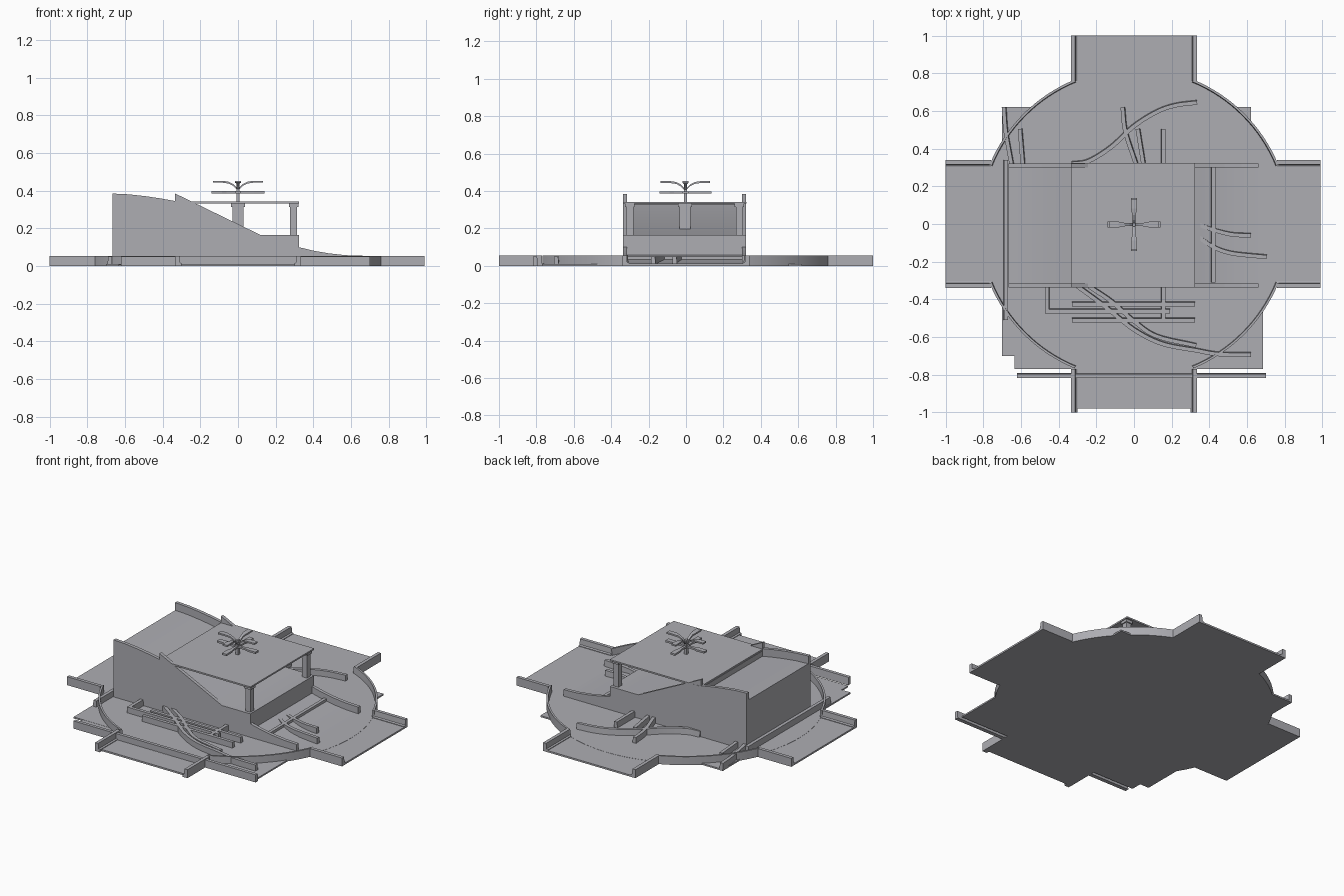
import bpy, bmesh, math
from mathutils import Vector

if "Cube" in bpy.data.objects:
    bpy.data.objects.remove(bpy.data.objects["Cube"])

grey = bpy.data.materials.new("stone_grey")
grey.diffuse_color = (0.42, 0.42, 0.45, 1)
grey.use_nodes = True
grey.node_tree.nodes["Principled BSDF"].inputs["Base Color"].default_value = grey.diffuse_color


def finish(bm, name, smooth=False):
    bmesh.ops.recalc_face_normals(bm, faces=bm.faces)
    me = bpy.data.meshes.new(name)
    bm.to_mesh(me)
    bm.free()
    me.materials.append(grey)
    ob = bpy.data.objects.new(name, me)
    bpy.context.collection.objects.link(ob)
    if smooth:
        bpy.ops.object.select_all(action='DESELECT')
        ob.select_set(True)
        bpy.context.view_layer.objects.active = ob
        bpy.ops.object.shade_smooth_by_angle(angle=math.radians(25))
    return ob


def prism(name, pts, vec, smooth=False):
    """Extrude a flat outline along a vector."""
    bm = bmesh.new()
    f = bm.faces.new([bm.verts.new(p) for p in pts])
    r = bmesh.ops.extrude_face_region(bm, geom=[f])
    bmesh.ops.translate(bm, vec=vec, verts=[v for v in r["geom"] if isinstance(v, bmesh.types.BMVert)])
    return finish(bm, name, smooth)


def box(name, x0, x1, y0, y1, z0, z1):
    return prism(name, [(x0, y0, z0), (x1, y0, z0), (x1, y1, z0), (x0, y1, z0)], (0, 0, z1 - z0))


def curve_pts(pts, n=6):
    """Catmull-Rom smoothing of a short path."""
    p = [Vector(q) for q in pts]
    p = [2 * p[0] - p[1]] + p + [2 * p[-1] - p[-2]]
    out = []
    for i in range(1, len(p) - 2):
        a, b, c, d = p[i - 1:i + 3]
        for k in range(n):
            t = k / n
            out.append(0.5 * (2 * b + (c - a) * t + (2 * a - 5 * b + 4 * c - d) * t * t
                              + (3 * b - a - 3 * c + d) * t ** 3))
    return out + [p[-2]]


def sweep(name, path, sec, smooth=False):
    """Sweep a section of (side, z) points along a ground path; +side is left."""
    bm = bmesh.new()
    path = [Vector(p) for p in path]
    rings = []
    for i, p in enumerate(path):
        a = (p - path[i - 1]).normalized() if i else None
        b = (path[i + 1] - p).normalized() if i < len(path) - 1 else None
        a, b = a or b, b or a
        t = (a + b).normalized()
        k = 1 / max(0.4, t.dot(a))
        rings.append([bm.verts.new((p.x - t.y * s * k, p.y + t.x * s * k, z)) for s, z in sec])
    n = len(sec)
    for r, q in zip(rings, rings[1:]):
        for j in range(n):
            bm.faces.new((r[j], r[(j + 1) % n], q[(j + 1) % n], q[j]))
    bm.faces.new(rings[0])
    bm.faces.new(rings[-1][::-1])
    return finish(bm, name, smooth)


H = 0.055
# kerb: flared on its left (inner) side
KERB = [(-0.017, 0), (-0.017, H), (0.005, H), (0.008, 0.02), (0.017, 0.015), (0.017, 0)]
THIN = [(-0.008, 0), (-0.008, H), (0.004, H), (0.008, 0)]
LOOSE = [(-0.012, 0), (-0.012, 0.05), (0.009, 0.05), (0.014, 0)]

# floor: round plaza, four arms, square plates behind
R = 0.82
prism("round_floor", [(R * math.cos(a), R * math.sin(a), 0)
                      for a in [math.tau * i / 96 for i in range(96)]], (0, 0, 0.012))
box("arm_floor_x", -1, 0.99, -0.33, 0.33, 0, 0.011)
box("arm_floor_y", -0.33, 0.33, -0.98, 1.0, 0, 0.011)
box("plate_back_left", -0.70, 0, 0, 0.62, 0, 0.010)
box("plate_back_right", 0, 0.62, 0, 0.62, 0, 0.010)
box("plate_front_right", 0, 0.685, -0.77, 0, 0, 0.010)
box("plate_front_left", -0.70, 0, -0.70, 0, 0, 0.010)
box("plate_front_left_strip", -0.635, 0, -0.77, -0.69, 0, 0.009)

# kerbs along the arms and round the circle
for s in (1, -1):
    for e0, e1, tag in ((0.76, 0.99, "right"), (-0.76, -1.0, "left")):
        pts = [(e0, 0.322 * s), (e1, 0.322 * s)]
        if (e1 > e0) == (s > 0):
            pts.reverse()
        sweep("arm_kerb_" + tag, pts, KERB)
    for e0, e1, tag in ((0.76, 1.0, "back"), (-0.77, -1.0, "front")):
        pts = [(0.317 * s, e0), (0.317 * s, e1)]
        if (e1 > e0) != (s > 0):
            pts.reverse()
        sweep("arm_kerb_" + tag, pts, KERB)
for q in range(4):
    a0, a1 = math.radians(22.3 + 90 * q), math.radians(67.7 + 90 * q)
    arc = [(R * math.cos(a0 + (a1 - a0) * i / 16), R * math.sin(a0 + (a1 - a0) * i / 16)) for i in range(17)]
    sweep("round_kerb", arc, THIN, True)

# central ramp block: solid core plus raised side walls
upper = [(-0.665, 0.385), (-0.58, 0.381), (-0.49, 0.371), (-0.41, 0.359), (-0.333, 0.345)]
low = [(0.325, 0.165), (0.325, 0.1), (0.40, 0.082), (0.48, 0.068), (0.57, 0.058), (0.66, 0.055)]
side = upper + [(-0.333, 0.385), (0.12, 0.165)] + low + [(0.66, 0), (-0.665, 0)]
core = [(x, z - 0.05) for x, z in upper] + [(-0.333, 0.33), (0.12, 0.165), (0.325, 0.165)]
core += [(x, z - 0.043) for x, z in low[1:]] + [(0.66, 0), (-0.665, 0)]
prism("ramp_core", [(x, -0.32, z) for x, z in core], (0, 0.625, 0), True)
prism("ramp_side_front", [(x, -0.337, z) for x, z in side], (0, 0.022, 0))
prism("ramp_side_back", [(x, 0.30, z) for x, z in side], (0, 0.022, 0))

# flat roof and its pillars
box("roof", -0.333, 0.325, -0.337, 0.323, 0.332, 0.342)
for x, y, w in ((0.295, -0.30, 0.018), (0.295, 0.285, 0.018), (0, -0.005, 0.03)):
    box("pillar", x - w, x + w, y - w, y + w, 0.10, 0.333)
    box("pillar_cap", x - w - 0.007, x + w + 0.007, y - w - 0.007, y + w + 0.007, 0.315, 0.333)

# roof ornament: post, flat cross and curved arms
box("ornament_post", -0.009, 0.009, -0.012, 0.006, 0.34, 0.435)
arm_line = [(0.0, 0.40), (0.025, 0.425), (0.05, 0.438), (0.085, 0.443), (0.132, 0.443)]
arm_width = [0.008, 0.008, 0.009, 0.016, 0.016]
for q in range(4):
    c, s = round(math.cos(q * math.pi / 2)), round(math.sin(q * math.pi / 2))

    def turn(r, w, z):
        return (r * c - w * s, r * s + w * c - 0.003, z)
    prism("ornament_flat_arm", [turn(r, w, 0.386) for r, w in
          ((0, -0.007), (0.06, -0.009), (0.085, -0.016), (0.14, -0.016),
           (0.14, 0.016), (0.085, 0.016), (0.06, 0.009), (0, 0.007))], (0, 0, 0.012))
    bm = bmesh.new()
    rings = [[bm.verts.new(turn(r, w * a, z + b)) for a, b in ((-1, 0), (1, 0), (1, 0.01), (-1, 0.01))]
             for (r, z), w in zip(arm_line, arm_width)]
    for r0, r1 in zip(rings, rings[1:]):
        for j in range(4):
            bm.faces.new((r0[j], r0[(j + 1) % 4], r1[(j + 1) % 4], r1[j]))
    bm.faces.new(rings[0])
    bm.faces.new(rings[-1])
    finish(bm, "ornament_curved_arm")

# straight low rails across the floor
straight = [
    [(-0.62, -0.805), (0.70, -0.805)], [(-0.33, -0.425), (0.325, -0.425)],
    [(-0.33, -0.51), (0.325, -0.51)], [(0.155, -0.51), (0.155, -0.33)],
    [(0.155, 0.31), (0.155, 0.505)], [(-0.46, -0.33), (-0.46, -0.462), (0.19, -0.462)],
    [(0.42, -0.31), (0.42, 0.305)], [(-0.68, -0.51), (-0.68, 0.34)],
    [(-0.605, 0.505), (-0.59, 0.32)], [(0.02, 0.505), (0.05, 0.32)]]
for p in straight:
    sweep("straight_rail", p, LOOSE)

# curved low rails
curved = [
    [(-0.30, -0.33), (-0.15, -0.44), (0, -0.56), (0.15, -0.635), (0.33, -0.67), (0.45, -0.69), (0.62, -0.693)],
    [(-0.24, -0.33), (-0.12, -0.41), (0, -0.515), (0.12, -0.595), (0.33, -0.645)],
    [(-0.33, 0.32), (-0.24, 0.335), (-0.12, 0.41), (0, 0.52), (0.12, 0.595), (0.22, 0.63), (0.335, 0.645)],
    [(-0.06, 0.62), (-0.045, 0.49), (0.01, 0.32)],
    [(-0.69, 0.62), (-0.68, 0.49), (-0.65, 0.32)],
    [(0.34, 0.0), (0.42, -0.03), (0.52, -0.055), (0.62, -0.06)],
    [(0.34, -0.065), (0.42, -0.12), (0.52, -0.155), (0.705, -0.175)]]
for p in curved:
    sweep("curved_rail", curve_pts(p), LOOSE, True)
